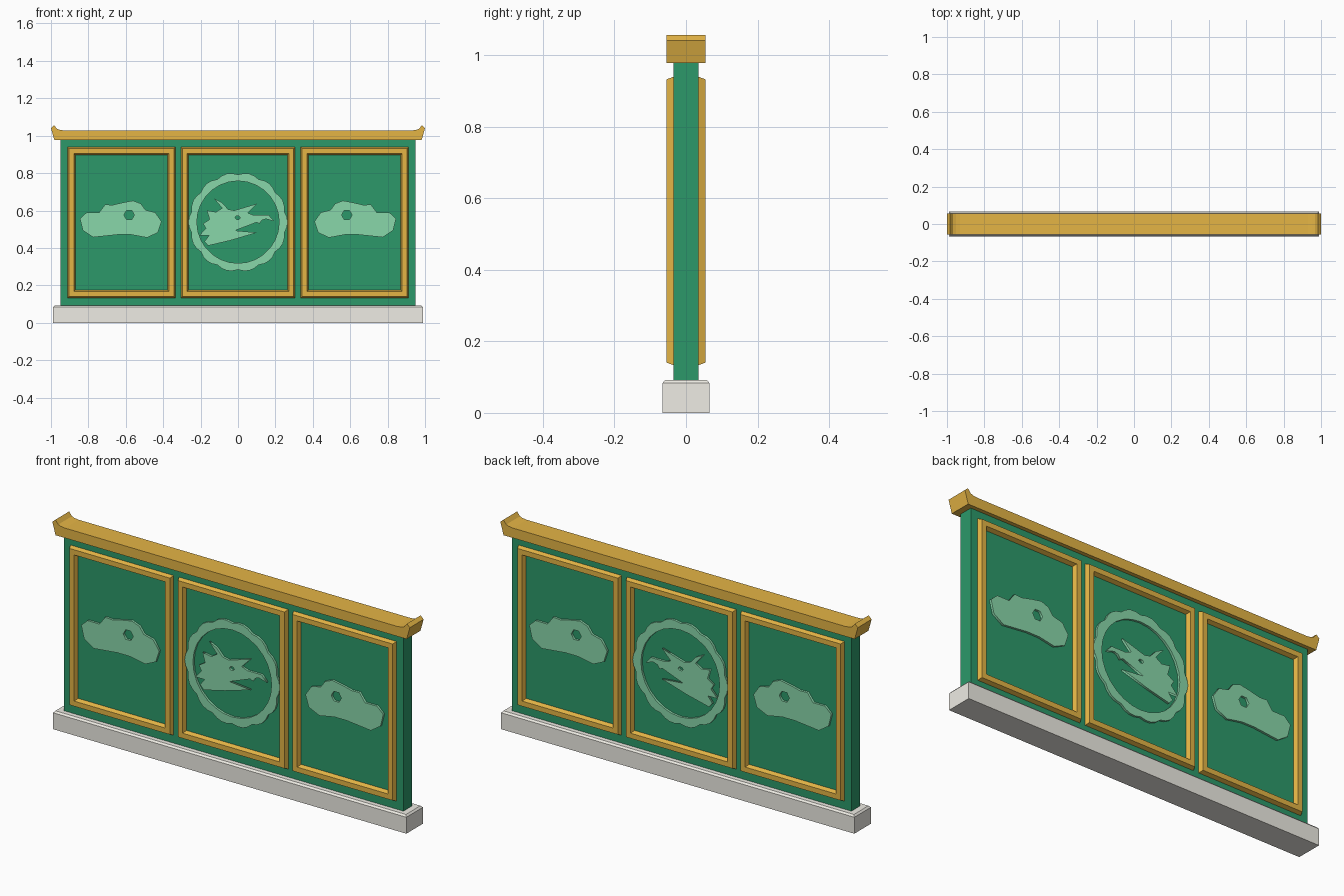
import bpy, bmesh
from math import sin, cos, pi
from mathutils import Matrix

if "Cube" in bpy.data.objects:
    bpy.data.objects.remove(bpy.data.objects["Cube"])


def material(name, r, g, b):
    m = bpy.data.materials.new(name)
    m.diffuse_color = (r, g, b, 1)
    m.use_nodes = True
    m.node_tree.nodes["Principled BSDF"].inputs["Base Color"].default_value = m.diffuse_color
    return m


GREEN = material("green_wall", 0.025, 0.315, 0.144)
GOLD = material("gold_trim", 0.78, 0.46, 0.06)
JADE = material("pale_green", 0.25, 0.68, 0.40)
STONE = material("stone", 0.86, 0.84, 0.78)


def finish(name, bm, mat):
    bmesh.ops.recalc_face_normals(bm, faces=bm.faces)
    me = bpy.data.meshes.new(name)
    bm.to_mesh(me)
    bm.free()
    me.materials.append(mat)
    ob = bpy.data.objects.new(name, me)
    bpy.context.collection.objects.link(ob)
    return ob


def mirror_y(ob):
    mod = ob.modifiers.new("both_sides", 'MIRROR')
    mod.use_axis = (False, True, False)


def loft(name, rings, mat, closed=False):
    """Skin a list of point rings; cap the ends unless closed into a loop."""
    bm = bmesh.new()
    vs = [[bm.verts.new(p) for p in ring] for ring in rings]
    n = len(vs[0])
    pairs = list(zip(vs, vs[1:])) + ([(vs[-1], vs[0])] if closed else [])
    for a, b in pairs:
        for i in range(n):
            j = (i + 1) % n
            bm.faces.new((a[i], a[j], b[j], b[i]))
    if not closed:
        bm.faces.new(vs[0])
        bm.faces.new(vs[-1])
    return finish(name, bm, mat)


def rect(x0, x1, z0, z1):
    return [(x0, z0), (x1, z0), (x1, z1), (x0, z1)]


def frame(name, x0, x1):
    """Picture-frame moulding with sloped sides."""
    z0, z1 = 0.133, 0.94
    section = [(0, -0.034), (0.008, -0.055), (0.034, -0.055), (0.043, -0.034)]
    rings = [[(x, y, z) for x, z in rect(x0 + d, x1 - d, z0 + d, z1 - d)]
             for d, y in section]
    mirror_y(loft(name, rings, GOLD, closed=True))


def relief(name, loops, mat=JADE, y_in=-0.033, y_out=-0.046):
    """Flat plate from an outline plus holes, repeated on the back."""
    cu = bpy.data.curves.new(name, 'CURVE')
    cu.dimensions = '2D'
    cu.fill_mode = 'BOTH'
    cu.extrude = abs(y_out - y_in) / 2
    for loop in loops:
        sp = cu.splines.new('POLY')
        sp.points.add(len(loop) - 1)
        for p, (x, z) in zip(sp.points, loop):
            p.co = (x, z, 0, 1)
        sp.use_cyclic_u = True
    tmp = bpy.data.objects.new(name + "_outline", cu)
    bpy.context.collection.objects.link(tmp)
    bpy.context.view_layer.update()
    bm = bmesh.new()
    bm.from_mesh(tmp.to_mesh())
    tmp.to_mesh_clear()
    bpy.data.objects.remove(tmp)
    bmesh.ops.remove_doubles(bm, verts=bm.verts, dist=1e-5)
    bm.transform(Matrix.Translation((0, (y_in + y_out) / 2, 0)) @ Matrix.Rotation(pi / 2, 4, 'X'))
    mirror_y(finish(name, bm, mat))


def ngon(cx, cz, rx, rz, n):
    return [(cx + rx * cos(2 * pi * i / n), cz + rz * sin(2 * pi * i / n)) for i in range(n)]


# Stone base with chamfered top
loft("stone_base", [[(x, y, z) for x, y in rect(-w, w, -d, d)]
                    for w, d, z in ((0.988, 0.066, 0), (0.988, 0.066, 0.083), (0.98, 0.058, 0.092))], STONE)

# Wall slab
loft("wall", [[(x, y, z) for x, y in rect(-0.95, 0.95, -0.035, 0.035)] for z in (0.088, 0.985)], GREEN)

# Roof cap with upturned ends
half = [(0.982, 0.978), (1.0, 1.041), (0.983, 1.056), (0.967, 1.036), (0.953, 1.031), (0.93, 1.028)]
cap = half + [(-x, z) for x, z in reversed(half)]
loft("roof_cap", [[(x, y, z) for x, z in cap] for y in (-0.055, 0.055)], GOLD)

# Three panel frames
for side, x0, x1 in (("left", -0.912, -0.335), ("centre", -0.306, 0.306), ("right", 0.335, 0.912)):
    frame(side + "_frame", x0, x1)

# Scalloped medallion ring
CZ, LOBES, STEPS = 0.538, 14, 4
scallop = []
for i in range(LOBES * STEPS):
    a = 2 * pi * i / (LOBES * STEPS)
    r = 0.254 + 0.012 * abs(cos(LOBES * a / 2))
    scallop.append((r * cos(a), CZ + r * sin(a)))
relief("medallion_ring", [scallop, ngon(0, CZ, 0.22, 0.22, 28)])

# Horned beast head in profile, with eye hole
head = [(-.128, .664), (-.086, .643), (-.053, .607), (-.021, .6), (.102, .637), (.053, .587),
        (.085, .575), (.165, .575), (.193, .543), (.15, .555), (.128, .548), (.115, .53), (.1, .537),
        (-.016, .493), (.102, .482), (-.04, .44), (-.16, .412),
        (-.18, .434), (-.155, .466), (-.208, .466), (-.172, .505), (-.187, .53),
        (-.152, .552), (-.166, .6), (-.118, .592), (-.085, .613)]
relief("beast_head", [head, ngon(-0.002, 0.562, 0.014, 0.01, 6)])

# Clouds with hexagonal holes
cloud = [(-.845, .557), (-.81, .589), (-.743, .589), (-.711, .632), (-.67, .63), (-.615, .643),
         (-.561, .653), (-.519, .637), (-.495, .603), (-.442, .59), (-.409, .541), (-.428, .482),
         (-.487, .455), (-.572, .471), (-.642, .471), (-.775, .457), (-.829, .493)]
for side, s in (("left", 1), ("right", -1)):
    relief(side + "_cloud", [[(s * x, z) for x, z in loop]
                             for loop in (cloud, ngon(-0.582, 0.576, 0.028, 0.028, 6))])
